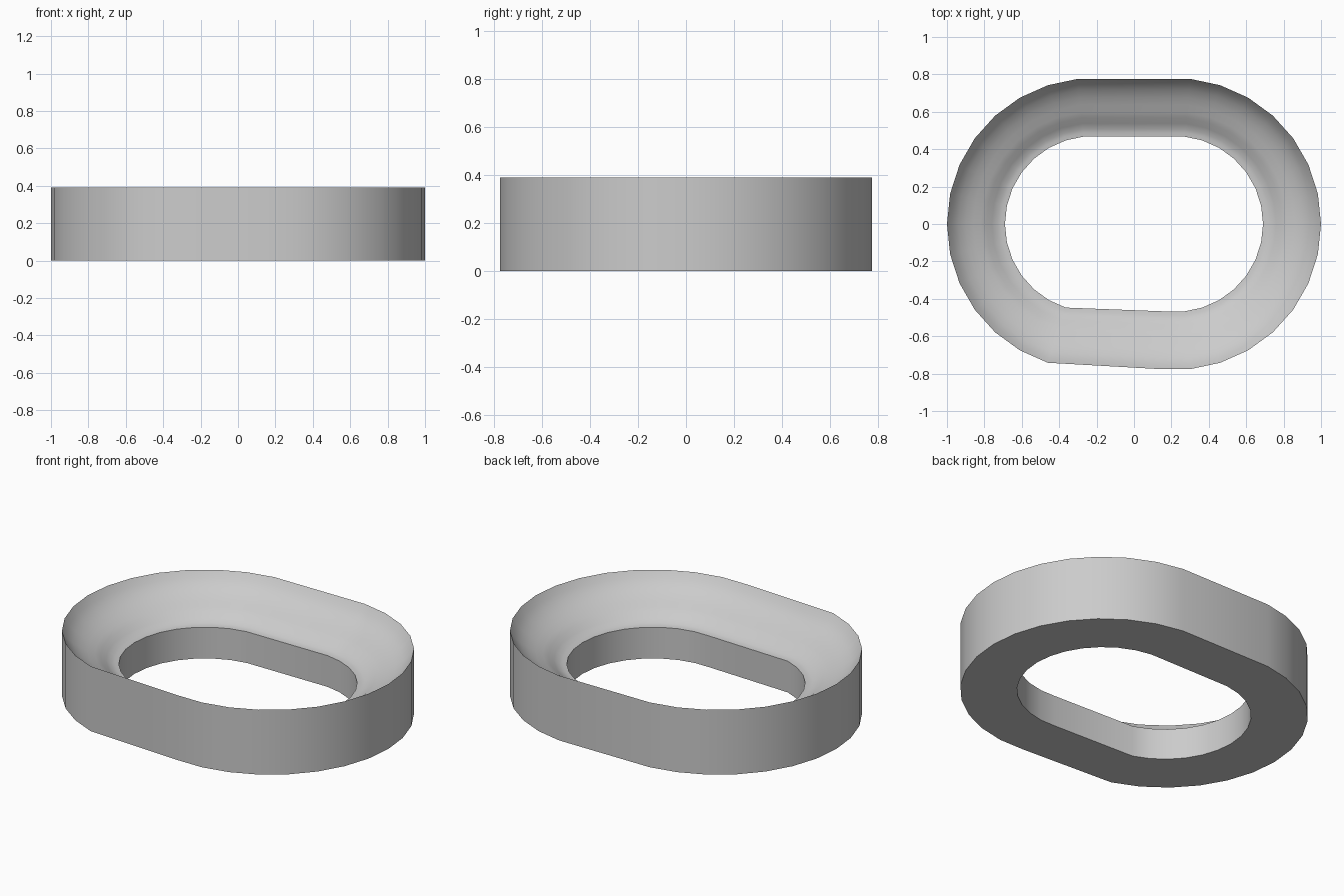
import bpy, bmesh
from math import radians, sin, cos

if "Cube" in bpy.data.objects:
    bpy.data.objects.remove(bpy.data.objects["Cube"])

# Cross-section of the ring as (radius, height): outer wall, S-shaped inward slope, inner wall
PROFILE = [(.78, 0), (.78, .39), (.755, .352), (.72, .317), (.68, .290), (.64, .269),
           (.60, .251), (.57, .235), (.54, .212), (.51, .195), (.49, .190), (.47, .188), (.47, 0)]
HALF_STRAIGHT = .22


def loop_points(r, z):
    # Stadium path in 12 degree steps: right cap, then left cap
    pts = []
    for a in range(-96, 253, 12):
        cx = HALF_STRAIGHT if a < 90 else -HALF_STRAIGHT
        pts.append((cx + r * cos(radians(a)), r * sin(radians(a)), z))
    return pts


# Sweep the cross-section round the path
bm = bmesh.new()
loops = [[bm.verts.new(p) for p in loop_points(r, z)] for r, z in PROFILE]
n = len(loops[0])
for k, a in enumerate(loops):
    b = loops[(k + 1) % len(loops)]
    for i in range(n):
        j = (i + 1) % n
        bm.faces.new((a[i], a[j], b[j], b[i]))
bmesh.ops.recalc_face_normals(bm, faces=bm.faces)

mesh = bpy.data.meshes.new("oval_ring")
bm.to_mesh(mesh)
bm.free()
ring = bpy.data.objects.new("oval_ring", mesh)
bpy.context.collection.objects.link(ring)

# Smooth shading with the rim edges kept sharp
bpy.context.view_layer.objects.active = ring
ring.select_set(True)
bpy.ops.object.shade_smooth_by_angle(angle=radians(30))
